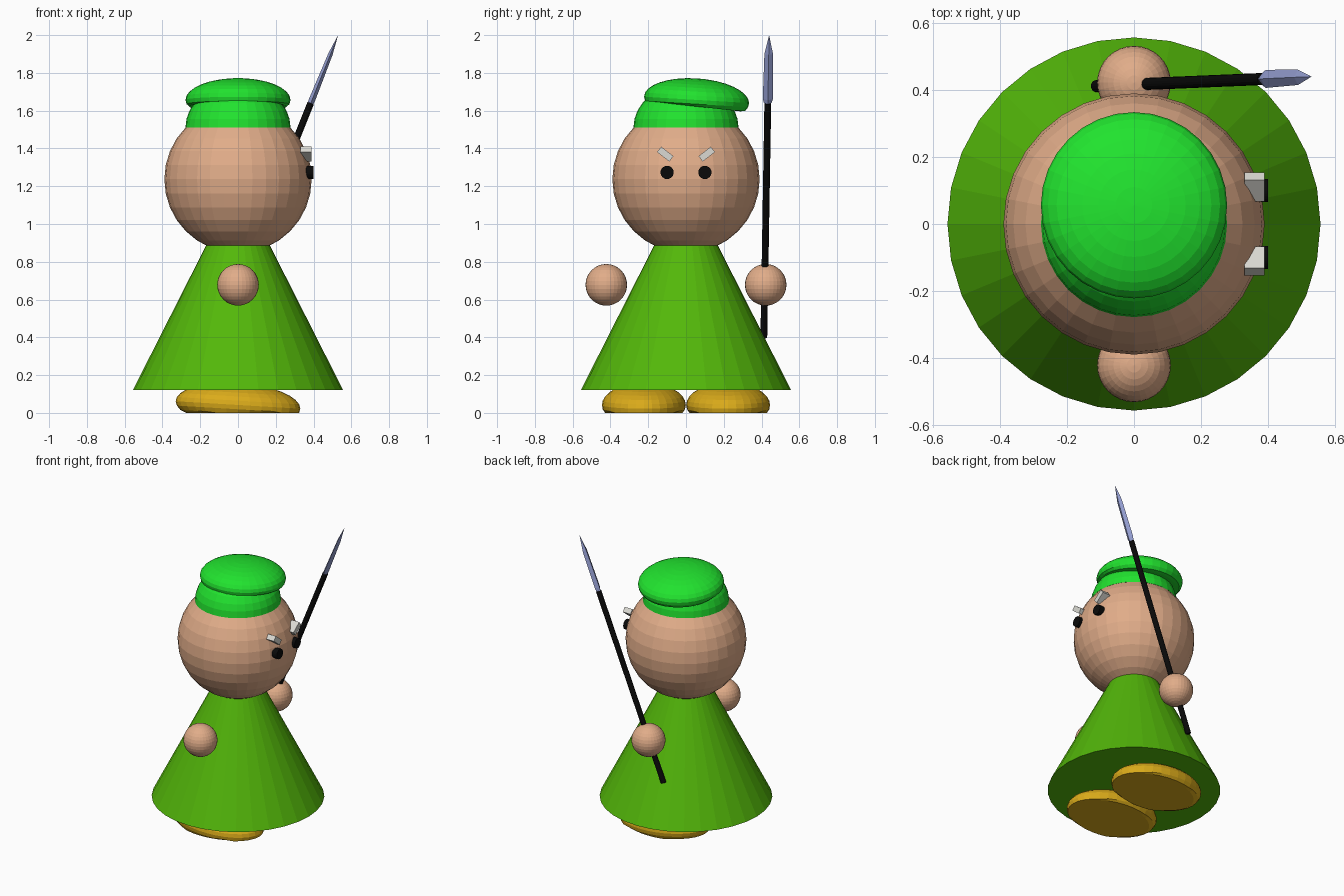
import bpy, bmesh, math
from mathutils import Matrix, Vector

if "Cube" in bpy.data.objects:
    bpy.data.objects.remove(bpy.data.objects["Cube"])


def material(name, srgb):
    m = bpy.data.materials.new(name)
    m.diffuse_color = [(c / 255) ** 2.2 for c in srgb] + [1]
    m.use_nodes = True
    m.node_tree.nodes["Principled BSDF"].inputs["Base Color"].default_value = m.diffuse_color
    return m


SKIN = material("skin", (224, 171, 136))
HAT = material("bright_green", (38, 226, 50))
ROBE = material("leaf_green", (84, 182, 18))
SHOE = material("mustard", (218, 170, 32))
BLACK = material("black", (18, 18, 18))
BROW = material("light_grey", (218, 217, 210))
STEEL = material("blue_steel", (150, 160, 212))


def finish(name, bm, mat):
    bmesh.ops.recalc_face_normals(bm, faces=bm.faces)
    me = bpy.data.meshes.new(name)
    bm.to_mesh(me)
    bm.free()
    me.materials.append(mat)
    ob = bpy.data.objects.new(name, me)
    bpy.context.collection.objects.link(ob)
    return ob


def ball(name, mat, loc, r):
    bm = bmesh.new()
    bmesh.ops.create_uvsphere(bm, u_segments=32, v_segments=16, radius=r,
                              matrix=Matrix.Translation(loc))
    return finish(name, bm, mat)


def cone(name, mat, r1, r2, depth, matrix, sides=32):
    bm = bmesh.new()
    bmesh.ops.create_cone(bm, cap_ends=True, segments=sides, radius1=r1,
                          radius2=r2, depth=depth, matrix=matrix)
    return finish(name, bm, mat)


def pebble(name, mat, centre, size, lean, floor):
    """Squashed ball, leaning along x and y, pressed flat onto floor(x, y)."""
    bm = bmesh.new()
    bmesh.ops.create_uvsphere(bm, u_segments=32, v_segments=16, radius=1)
    for v in bm.verts:
        x, y, z = (v.co[i] * size[i] for i in range(3))
        z += centre[2] + lean[0] * x + lean[1] * y
        v.co = (centre[0] + x, centre[1] + y, max(z, floor(x, y)))
    return finish(name, bm, mat)


# Robe, with its tip hidden in the head
cone("robe", ROBE, 0.557, 0.0, 1.1, Matrix.Translation((0, 0, 0.67)))

# Head and hands
ball("head", SKIN, (0, 0, 1.237), 0.39)
for side, y in (("right", -0.422), ("left", 0.422)):
    ball(side + "_hand", SKIN, (0, y, 0.678), 0.11)

# Shoes: higher at the heel, flat sole
for side, y in (("right", -0.223), ("left", 0.223)):
    shoe = pebble(side + "_shoe", SHOE, (0, y, 0.042), (0.33, 0.222, 0.117),
                  (-0.06, 0), lambda x, y: 0.005)
    for v in shoe.data.vertices:
        if v.co.z <= 0.006:
            v.co.z = 0.0

# Hat crown: upper half of a ball
bm = bmesh.new()
bmesh.ops.create_uvsphere(bm, u_segments=32, v_segments=16, radius=1)
bmesh.ops.delete(bm, geom=[v for v in bm.verts if v.co.z < -0.01], context='VERTS')
bmesh.ops.holes_fill(bm, edges=bm.edges[:])
for v in bm.verts:
    v.co = (v.co.x * 0.278, v.co.y * 0.278, 1.512 + v.co.z * 0.23)
finish("hat_crown", bm, HAT)

# Floppy hat top, drooping to one side
pebble("hat_top", HAT, (0, 0.056, 1.657), (0.278, 0.278, 0.114),
       (0, -0.06), lambda x, y: 1.622 - 0.11 * y)

# Eyes and slanted eyebrows on the +x face
for side, s in (("right", -1), ("left", 1)):
    cone(side + "_eye", BLACK, 0.035, 0.035, 0.04,
         Matrix.Translation((0.38, s * 0.1, 1.273)) @ Matrix.Rotation(math.pi / 2, 4, 'Y'), 24)
    bm = bmesh.new()
    bmesh.ops.create_cube(bm, size=1, matrix=Matrix.Translation((0.36, s * 0.11, 1.37))
                          @ Matrix.Rotation(s * math.radians(38), 4, 'X')
                          @ Matrix.Diagonal((0.06, 0.082, 0.036, 1)))
    finish(side + "_eyebrow", bm, BROW)

# Spear shaft
base, neck, tip = Vector((-0.112, 0.412, 0.40)), Vector((0.385, 0.433, 1.64)), Vector((0.53, 0.44, 2.0))
axis = neck - base
turn = axis.to_track_quat('Z', 'Y').to_matrix().to_4x4()
cone("spear_shaft", BLACK, 0.018, 0.018, axis.length,
     Matrix.Translation((base + neck) / 2) @ turn, 16)

# Spear blade: diamond section, wide along y, narrowing to a point
blade = tip - neck
thin = blade.cross(Vector((0, 1, 0))).normalized()
wide = Vector((0, 1, 0))
bm = bmesh.new()
rings = []
for t, w, d in ((0, 0.02, 0.016), (0.06, 0.027, 0.017), (0.72, 0.023, 0.012)):
    c = neck + blade * t
    rings.append([bm.verts.new(c + o) for o in (wide * w, thin * d, -wide * w, -thin * d)])
end = bm.verts.new(tip)
bm.faces.new(rings[0])
for i in range(4):
    j = (i + 1) % 4
    for a, b in zip(rings, rings[1:]):
        bm.faces.new((a[i], a[j], b[j], b[i]))
    bm.faces.new((rings[-1][i], rings[-1][j], end))
finish("spear_blade", bm, STEEL)
